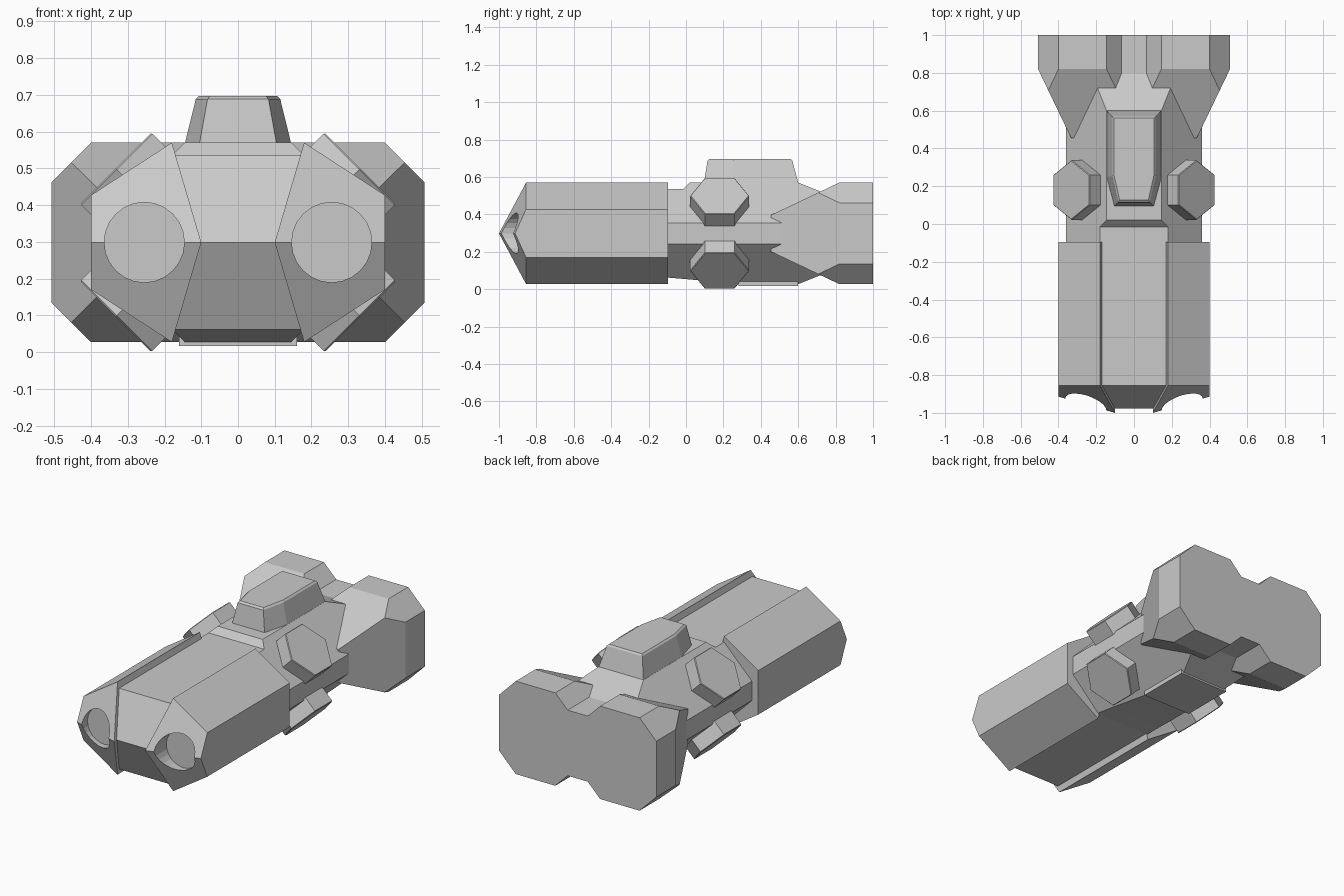
import bpy, bmesh, math
from mathutils import Vector, Matrix

if "Cube" in bpy.data.objects:
    bpy.data.objects.remove(bpy.data.objects["Cube"])

grey = bpy.data.materials.new("hull_grey")
grey.diffuse_color = (0.59, 0.59, 0.59, 1)
grey.use_nodes = True
grey.node_tree.nodes["Principled BSDF"].inputs["Base Color"].default_value = grey.diffuse_color
MID = 0.2985  # height of the horizontal symmetry plane


def finish(name, bm, mirror=""):
    """Turn a bmesh into an object, mirrored over x and/or the mid height."""
    bmesh.ops.recalc_face_normals(bm, faces=bm.faces[:])
    bmesh.ops.translate(bm, verts=bm.verts[:], vec=(0, 0, -MID))
    me = bpy.data.meshes.new(name)
    bm.to_mesh(me)
    bm.free()
    me.materials.append(grey)
    ob = bpy.data.objects.new(name, me)
    ob.location.z = MID
    bpy.context.collection.objects.link(ob)
    if mirror:
        add_mirror(ob, mirror)
    return ob


def add_mirror(ob, axes):
    m = ob.modifiers.new("mirror", 'MIRROR')
    m.use_axis = ("x" in axes, False, "z" in axes)
    m.use_mirror_merge = False


def hull(points):
    bm = bmesh.new()
    for p in points:
        bm.verts.new(p)
    res = bmesh.ops.convex_hull(bm, input=bm.verts[:])
    junk = {g for g in res["geom_interior"] + res["geom_unused"]
            if isinstance(g, bmesh.types.BMVert)}
    bmesh.ops.delete(bm, geom=list(junk), context='VERTS')
    bmesh.ops.dissolve_limit(bm, angle_limit=0.02, verts=bm.verts[:], edges=bm.edges[:])
    return bm


def loft(rings, split_cap=None):
    """Skin rings into a solid; split_cap folds the first cap along two corners."""
    bm = bmesh.new()
    vr = [[bm.verts.new(p) for p in r] for r in rings]
    n = len(vr[0])
    for a, b in zip(vr, vr[1:]):
        for i in range(n):
            j = (i + 1) % n
            bm.faces.new((a[i], a[j], b[j], b[i]))
    first = vr[0]
    if split_cap:
        i, j = split_cap
        bm.faces.new(first[i:j + 1])
        bm.faces.new(first[j:] + first[:i + 1])
    else:
        bm.faces.new(first)
    bm.faces.new(vr[-1])
    return bm


# Front hull sides: faceted prism with a wedge nose and a round port
side = [(0.18, 0.57), (0.40, 0.427), (0.40, 0.17), (0.18, 0.027), (0.10, MID)]
pts = [(x, y, z) for y in (-0.855, -0.095) for x, z in side]
pts += [(0.10, -1.0, MID), (0.40, -0.914, MID)]
front_sides = finish("front_hull_side", hull(pts))

# Port cutter
bm = bmesh.new()
bmesh.ops.create_cone(bm, cap_ends=True, segments=24, radius1=0.109, radius2=0.109, depth=0.30,
                      matrix=Matrix.Translation((0.255, -1.02, MID)) @ Matrix.Rotation(math.pi / 2, 4, 'X'))
cutter = finish("port_cutter", bm)
cutter.hide_render = True
cutter.hide_viewport = True
cut = front_sides.modifiers.new("port", 'BOOLEAN')
cut.operation = 'DIFFERENCE'
cut.solver = 'EXACT'
cut.object = cutter
add_mirror(front_sides, "x")

# Front hull centre: strip sunk between the two sides, with a wedge nose
def centre_ring(edge_y, nose_y):
    half = [(0.18, edge_y, 0.535), (0.10, nose_y, MID), (0.18, edge_y, 0.062)]
    return half + [(-x, y, z) for x, y, z in reversed(half)]

finish("front_hull_centre", loft([centre_ring(-0.855, -0.978), centre_ring(-0.10, -0.10)], (1, 4)))

# Mid body: octagon whose top and bottom heights vary along the length
rings = []
for y, t, b in [(-0.10, 0.535, 0.062), (-0.015, 0.535, 0.055), (0.02, 0.57, 0.052),
                (0.28, 0.57, 0.027), (0.60, 0.57, 0.027), (0.80, 0.49, 0.107), (1.0, 0.49, 0.107)]:
    xt, xb = 0.715 - t, 0.118 + b
    rings.append([(xt, y, t), (0.36, y, 0.355), (0.36, y, 0.242), (xb, y, b),
                  (-xb, y, b), (-0.36, y, 0.242), (-0.36, y, 0.355), (-xt, y, t)])
finish("mid_body", loft(rings))

# Rear engine lobes: octagonal prisms trimmed by sloping front planes
octagon = [(0.065, 0.49), (0.145, 0.57), (0.40, 0.57), (0.508, 0.462),
           (0.508, 0.135), (0.40, 0.027), (0.145, 0.027), (0.065, 0.107)]
bm = loft([[(x, y, z) for x, z in octagon] for y in (0.455, 1.0)])
for co, no in [((0, 0.82, 0.57), (0, -0.475, 1)), ((0, 0.82, 0.027), (0, -0.475, -1)),
               ((0.508, 0.82, 0), (1, -0.48, 0))]:
    bmesh.ops.bisect_plane(bm, geom=bm.verts[:] + bm.edges[:] + bm.faces[:], dist=1e-5,
                           plane_co=co, plane_no=Vector(no).normalized(), clear_outer=True)
    bmesh.ops.holes_fill(bm, edges=[e for e in bm.edges if e.is_boundary], sides=0)
finish("rear_lobe", bm, "x")

# Turret on top, with a narrow chamfer around its roof
def turret_ring(z, w, nose, back, shoulder, front):
    return [(w, back, z), (w, shoulder, z), (nose, front, z),
            (-nose, front, z), (-w, shoulder, z), (-w, back, z)]

finish("turret", loft([turret_ring(0.55, 0.149, 0.108, 0.605, 0.245, 0.093),
                       turret_ring(0.688, 0.115, 0.083, 0.568, 0.255, 0.115),
                       turret_ring(0.697, 0.106, 0.076, 0.56, 0.26, 0.127)]))

# Belly plate
bm = bmesh.new()
bmesh.ops.create_cube(bm, size=1, matrix=Matrix.Translation((0, 0.44, 0.03)) @ Matrix.Diagonal((0.32, 0.32, 0.026, 1)))
finish("belly_plate", bm)

# Four hexagonal pods on the slanted flanks
axis = Vector((1, 0, 1)).normalized()
across = Vector((1, 0, -1)).normalized()
face_centre = Vector((0.3325, 0.18, 0.50))

def pod_ring(depth, r):
    return [face_centre - axis * depth + Vector((0, 1, 0)) * r * math.cos(a) + across * r * math.sin(a)
            for a in [i * math.pi / 3 for i in range(6)]]

finish("flank_pod", loft([pod_ring(0.092, 0.158), pod_ring(0.004, 0.158), pod_ring(0, 0.154)]), "xz")
